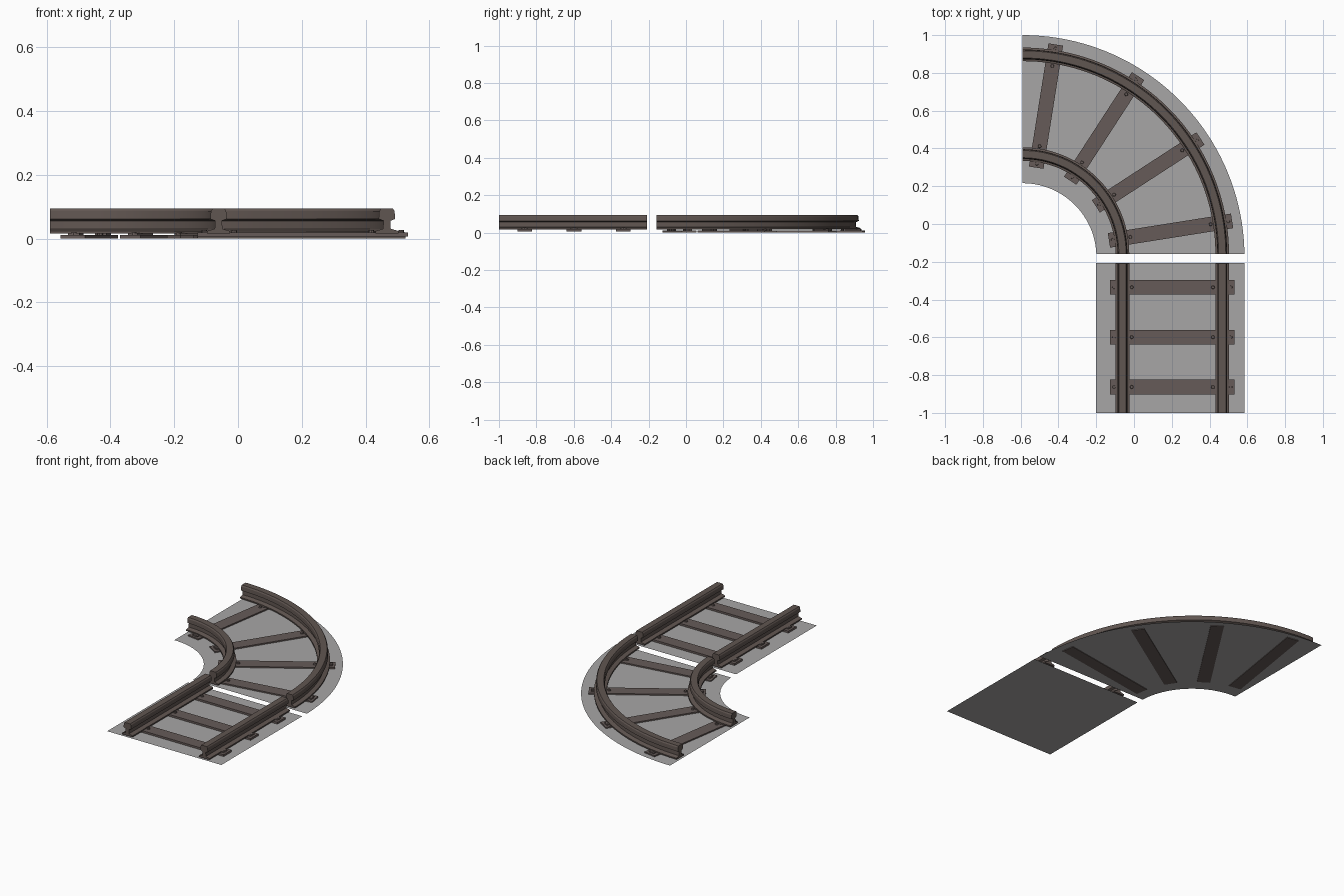
import bpy, bmesh, math
from mathutils import Matrix, Vector

if "Cube" in bpy.data.objects:
    bpy.data.objects.remove(bpy.data.objects["Cube"])

CX, CY = -0.59, -0.159           # centre of the bend
RAILS = (-0.061, 0.467)          # rail centre lines of the straight
MID = 0.203                      # track centre line
TIE_LEN, TIE_W = 0.66, 0.078


def material(name, rgb):
    m = bpy.data.materials.new(name)
    m.diffuse_color = (*rgb, 1)
    m.use_nodes = True
    m.node_tree.nodes["Principled BSDF"].inputs["Base Color"].default_value = m.diffuse_color
    return m


GREY = material("pale grey bed", (0.39, 0.38, 0.38))
RAIL = material("rail brown", (0.118, 0.092, 0.082))
TIE = material("sleeper brown", (0.133, 0.105, 0.098))


def finish(name, bm, mat, smooth=False, solid=True):
    if solid:
        bmesh.ops.recalc_face_normals(bm, faces=bm.faces)
    me = bpy.data.meshes.new(name)
    bm.to_mesh(me)
    bm.free()
    ob = bpy.data.objects.new(name, me)
    bpy.context.collection.objects.link(ob)
    me.materials.append(mat)
    if smooth:
        bpy.context.view_layer.objects.active = ob
        ob.select_set(True)
        bpy.ops.object.shade_smooth_by_angle(angle=math.radians(25))
        ob.select_set(False)
    return ob


# Rail section: half outline (offset, height), mirrored
HALF = [(0.036, 0.016), (0.036, 0.024), (0.012, 0.031), (0.011, 0.056),
        (0.026, 0.062), (0.024, 0.086), (0.019, 0.094)]
SECTION = HALF + [(-x, z) for x, z in reversed(HALF)]


def sweep(name, frames, smooth):
    """Sweep the rail section along (origin, outward direction) frames."""
    bm = bmesh.new()
    rings = [[bm.verts.new(o + d * s + Vector((0, 0, z))) for s, z in SECTION]
             for o, d in frames]
    n = len(SECTION)
    for a, b in zip(rings, rings[1:]):
        for i in range(n):
            j = (i + 1) % n
            bm.faces.new((a[i], a[j], b[j], b[i]))
    bm.faces.new(rings[0])
    bm.faces.new(rings[-1])
    finish(name, bm, RAIL, smooth)


def arc(r, steps=40):
    out = []
    for i in range(steps + 1):
        a = math.pi / 2 * i / steps
        d = Vector((math.cos(a), math.sin(a), 0))
        out.append((Vector((CX, CY, 0)) + d * r, d))
    return out


X = Vector((1, 0, 0))
for label, x in zip(("inner", "outer"), RAILS):
    sweep(f"straight_{label}_rail", [(Vector((x, -1, 0)), X), (Vector((x, -0.208, 0)), X)], False)
    sweep(f"curved_{label}_rail", arc(x - CX), True)


def box(bm, mat, x, y, z0, z1, w, d):
    m = mat @ Matrix.Translation((x, y, (z0 + z1) / 2)) @ Matrix.Diagonal((w, d, z1 - z0, 1))
    bmesh.ops.create_cube(bm, size=1, matrix=m)


def sleeper(name, mat, z0):
    """Sleeper along local x, centred on the track, with rail chairs and bolts."""
    bm = bmesh.new()
    top = z0 + 0.012
    box(bm, mat, 0, 0, z0, top, TIE_LEN, TIE_W)
    for s in (-1, 1):
        box(bm, mat, s * 0.272, 0, top - 0.002, top + 0.006, 0.088, 0.036)
        for off in (0.215, 0.309):
            m = mat @ Matrix.Translation((s * off, 0, top + 0.003))
            bmesh.ops.create_cone(bm, cap_ends=True, segments=8, radius1=0.010,
                                  radius2=0.008, depth=0.010, matrix=m)
    finish(name, bm, TIE)


for i, y in enumerate((-0.335, -0.599, -0.863)):
    sleeper(f"straight_sleeper_{i + 1}", Matrix.Translation((MID, y, 0)), 0.0068)
for i, deg in enumerate((9, 33, 57, 81)):
    m = (Matrix.Translation((CX, CY, 0)) @ Matrix.Rotation(math.radians(deg), 4, 'Z')
         @ Matrix.Translation((MID - CX, 0, 0)))
    sleeper(f"curved_sleeper_{i + 1}", m, 0.0)

# Flat bed under the straight
bm = bmesh.new()
bm.faces.new([bm.verts.new((x, y, 0.0065)) for x, y in
              ((-0.2, -1), (0.586, -1), (0.586, -0.206), (-0.2, -0.206))])
finish("straight_bed", bm, GREY, solid=False)

# Flat bed under the bend
bm = bmesh.new()
pairs = []
for i in range(41):
    a = math.pi / 2 * i / 40
    pairs.append([bm.verts.new((CX + r * math.cos(a),
                                max(CY, CY - 0.016 + r * math.sin(a)), 0.004))
                  for r in (0.391, 1.175)])
for p, q in zip(pairs, pairs[1:]):
    bm.faces.new((p[0], p[1], q[1], q[0]))
finish("curved_bed", bm, GREY, solid=False)
